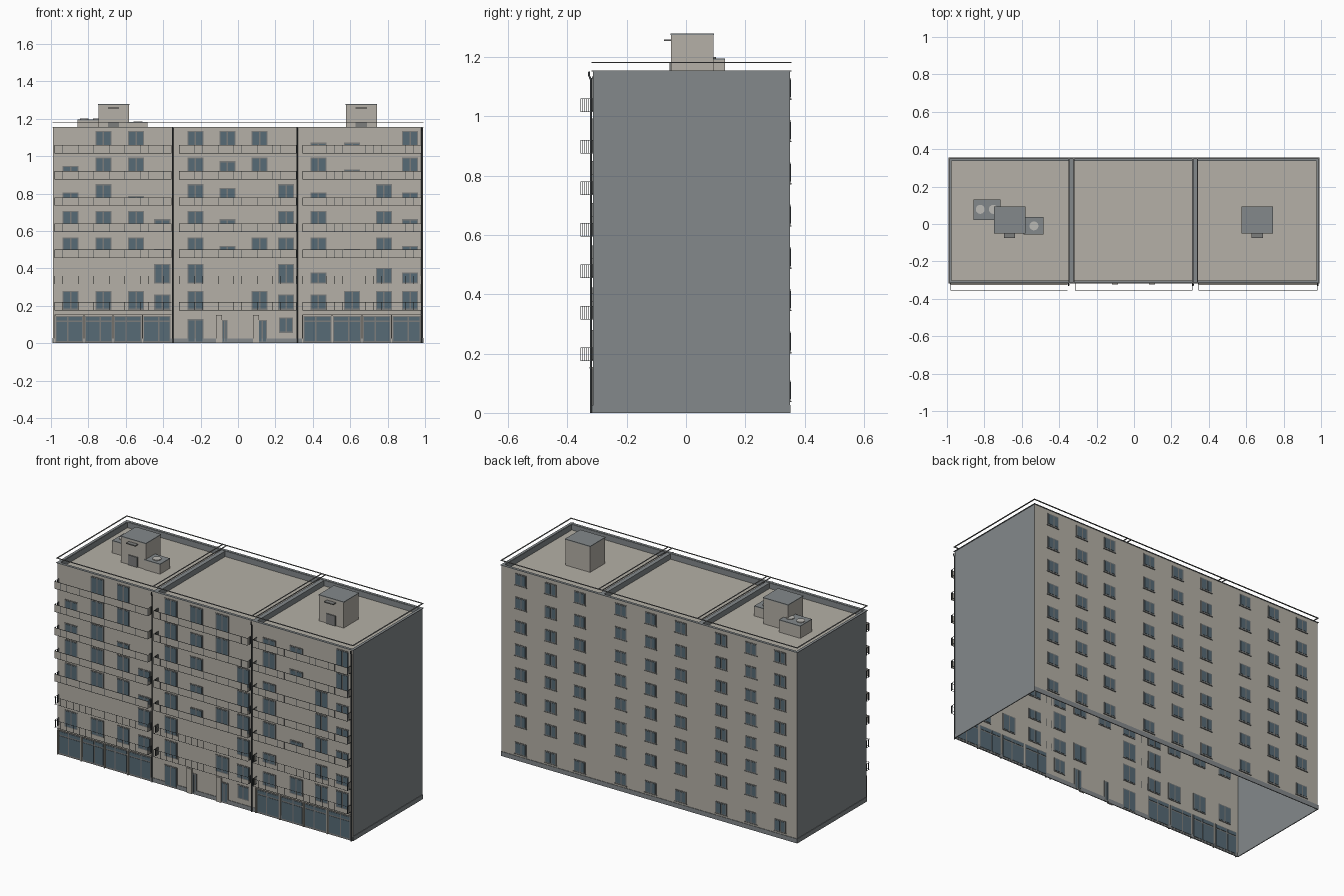
import bpy, bmesh
from mathutils import Matrix, Vector

cube = bpy.data.objects.get("Cube")
if cube:
    bpy.data.objects.remove(cube)


def material(name, rgb):
    m = bpy.data.materials.new(name)
    m.use_nodes = True
    m.diffuse_color = (*rgb, 1)
    m.node_tree.nodes["Principled BSDF"].inputs["Base Color"].default_value = (*rgb, 1)
    return m


BEIGE = material("beige render", (0.46, 0.435, 0.385))
GREY = material("blue grey", (0.23, 0.25, 0.26))
FRAME = material("frame grey", (0.2, 0.205, 0.2))
GLASS = material("window glass", (0.095, 0.145, 0.18))
DARK = material("dark metal", (0.06, 0.068, 0.072))
PALE = material("pale vent", (0.5, 0.49, 0.46))


def finish(name, bm, mats):
    mesh = bpy.data.meshes.new(name)
    bm.to_mesh(mesh)
    bm.free()
    for m in mats:
        mesh.materials.append(m)
    ob = bpy.data.objects.new(name, mesh)
    bpy.context.collection.objects.link(ob)
    return ob


def boxes(name, mat, spans):
    """One object from boxes given as (x0, x1, y0, y1, z0, z1)."""
    bm = bmesh.new()
    for x0, x1, y0, y1, z0, z1 in spans:
        mid = Vector((x0 + x1, y0 + y1, z0 + z1)) / 2
        size = Matrix.Diagonal((x1 - x0, y1 - y0, z1 - z0, 1))
        bmesh.ops.create_cube(bm, size=1, matrix=Matrix.Translation(mid) @ size)
    return finish(name, bm, [mat])


X, FRONT, BACK, TOP, ROOF = 0.988, -0.314, 0.35, 1.155, 1.12
DIVIDERS = (-0.335, 0.327)
SECTIONS = ((-0.98, -0.355), (-0.315, 0.312), (0.345, 0.98))

# Shell of the block: open below, grey end walls
bm = bmesh.new()
bmesh.ops.create_cube(bm, size=1)
for v in bm.verts:
    v.co = (X * 2 * v.co.x, BACK if v.co.y > 0 else FRONT, TOP if v.co.z > 0 else 0)
bmesh.ops.delete(bm, geom=[f for f in bm.faces if abs(f.normal.z) > 0.5], context='FACES_ONLY')
for f in bm.faces:
    f.material_index = 1 if abs(f.normal.x) > 0.5 else 0
finish("building_walls", bm, [BEIGE, GREY])
boxes("roof_deck", BEIGE, [(-X + .001, X - .001, FRONT + .001, BACK - .001, ROOF - .004, ROOF)])

# Parapets, with floating flat rails above them
def ring(w, z0, z1, out):
    a, f, b = X + out, FRONT - out, BACK + out
    return [(-a, a, f, f + w, z0, z1), (-a, a, b - w, b, z0, z1),
            (-a, -a + w, f, b, z0, z1), (a - w, a, f, b, z0, z1)]


boxes("parapet_lining", GREY, ring(0.012, ROOF, TOP - .002, -0.001) +
      [(x - .013, x + .013, FRONT + .002, BACK - .002, ROOF, TOP - .002) for x in DIVIDERS])
boxes("parapet_cap", GREY, ring(0.016, TOP - .003, TOP, 0.005))
boxes("roof_rail", FRAME, ring(0.007, 1.18, 1.183, 0.005) +
      [(x + s - .003, x + s + .003, FRONT, BACK, 1.18, 1.183)
       for x in DIVIDERS for s in (-.013, .013)])

# Plinth along the back, the ends and the entrance bay
boxes("plinth", GREY, [
    (-X - .003, X + .003, BACK - .002, BACK + .003, 0, 0.027),
    (-X - .003, -X + .002, FRONT, BACK, 0, 0.027),
    (X - .002, X + .003, FRONT, BACK, 0, 0.027),
    (-X, X, FRONT - .003, FRONT + .002, 0, 0.025)])

# Stair houses and vent boxes on the roof
houses, lids, hoods = [], [], []
for x0 in (-0.747, 0.577):
    houses.append((x0, x0 + .165, -0.05, 0.092, ROOF, 1.274))
    lids.append((x0 - .002, x0 + .167, -0.052, 0.094, 1.274, 1.279))
    hoods.append((x0 + .052, x0 + .112, -0.075, -0.05, 1.254, 1.26))
    hoods.append((x0 + .052, x0 + .112, -0.056, -0.05, ROOF, 1.18))
vents = [(-0.857, -0.715, 0.022, 0.132), (-0.59, -0.483, -0.055, 0.038)]
heights = (1.19, 1.176)
for v, h in zip(vents, heights):
    houses.append((*v, ROOF, h))
    lids.append((*v, h, h + .005))
boxes("roof_houses", BEIGE, houses)
boxes("roof_house_lids", GREY, lids)
boxes("roof_house_hoods_and_doors", FRAME, hoods)
bm = bmesh.new()
for x, y, z in ((-.822, .078, 1.195), (-.752, .078, 1.195), (-.535, -.01, 1.181)):
    bmesh.ops.create_cone(bm, cap_ends=True, segments=20, radius1=.024, radius2=.024,
                          depth=.006, matrix=Matrix.Translation((x, y, z + .002)))
finish("roof_vent_discs", bm, [PALE])

frames, panes, sills = [], [], []


def window(x, y, z0, z1, w, split=0.5):
    """Thin frame through the wall with two panes, seen from both sides."""
    x0, x1, xm = x - w / 2, x + w / 2, x - w / 2 + w * split
    frames.append((x0, x1, y - .003, y + .003, z0, z1))
    g = min(.006, (z1 - z0) / 4)
    for a, b in ((x0 + .006, xm - .004), (xm + .004, x1 - .006)):
        panes.append((a, b, y - .0045, y + .0045, z0 + g, z1 - g))


# Front windows: F full height, M medium, S short, L lowest strip only
COLUMNS = (-.895, -.72, -.545, -.405, -.228, -.057, .115, .257, .43, .61, .78, .92)
ROWS = ("FFFMF.FMMFFF", "...FF..FS.MS", "FFFLFSFFFLFS", "FFFSFS.FF.FS",
        "SFL.FM.FS.FS", "SFF.FMF.FL.F", ".FF.FFF.LL.F")
HIDE = {"F": 0, "M": 0.02, "S": 0.045, "L": 0.063}
for k, row in enumerate(ROWS):
    for x, kind in zip(COLUMNS, row):
        if kind in HIDE:
            window(x, FRONT, 0.178 + .14 * k, 0.28 + .1425 * k - HIDE[kind], 0.086)

# Back windows: three columns in each section, with sills
for x in (.86, .66, .465, .19, -.01, -.21, -.48, -.68, -.875):
    for z in [0.075] + [0.24 + .1425 * k for k in range(7)]:
        window(x, BACK, z - .035, z + .035, 0.076, 0.45)
        sills.append((x - .042, x + .042, BACK, BACK + .005, z - .039, z - .035))

# Shop fronts in both outer sections
shop_frames, shop_trim = [], []
for x0, x1 in (SECTIONS[0], SECTIONS[2]):
    shop_trim.append((x0, x1, FRONT - .012, FRONT, 0.15, 0.154))
    bay = (x1 - x0) / 4
    for i in range(4):
        a, b = x0 + i * bay + .005, x0 + (i + 1) * bay - .005
        shop_frames.append((a, b, FRONT - .004, FRONT + .003, 0.004, 0.146))
        shop_trim.append((a - .008, a - .002, FRONT - .01, FRONT, 0, 0.15))
        m = a + (b - a) * (0.56 if i % 2 else 0.44)
        for p, q in ((a + .005, m - .004), (m + .004, b - .005)):
            panes.append((p, q, FRONT - .006, FRONT + .005, 0.012, 0.114))
            panes.append((p, q, FRONT - .006, FRONT + .005, 0.122, 0.141))
boxes("shop_frames", FRAME, shop_frames)
boxes("shop_trim", BEIGE, shop_trim)

# Entrances, with a projecting post next to each door
for x, w, z0, z1 in ((-.228, .086, .004, .128), (.13, .05, .004, .125),
                     (-.07, .03, .004, .125), (.257, .075, .055, .138)):
    window(x, FRONT, z0, z1, w)
boxes("entrance_posts", BEIGE, [(x, x + .033, FRONT - .01, FRONT, 0, 0.15) for x in (-.118, .08)])

boxes("window_frames", FRAME, frames)
boxes("window_panes", GLASS, panes)
boxes("window_sills", FRAME, sills)

# Balcony railings: open bars low down, solid front panels higher up
bars, panels = [], []
OUT, T = -0.355, 0.0015
for k in range(7):
    z0 = 0.175 + .14 * k
    z1 = z0 + .045
    for x0, x1 in SECTIONS:
        for z in (z0, z1 - T):
            bars.append((x0, x1, OUT, OUT + T, z, z + T))
            for x in (x0, x1 - T):
                bars.append((x, x + T, OUT, FRONT, z, z + T))
        n = 15
        for i in range(n + 1):
            x = x0 + (x1 - x0 - T) * i / n
            bars.append((x, x + T, OUT, OUT + T, z0, z1))
        for x in (x0, x1 - T):
            for i in range(1, 7):
                y = OUT + (FRONT - OUT) * i / 6 - T
                bars.append((x, x + T, y, y + T, z0, z1))
        if k > 1:
            panels.append((x0, x1, OUT + .0005, OUT + .001, z0 + T, z1 - T))
boxes("balcony_railings", DARK, bars)
boxes("balcony_panels", BEIGE, panels)

# Drain pipes with a bend under the parapet
for i, x in enumerate((-0.35, 0.316, 0.983)):
    curve = bpy.data.curves.new("drain_pipe", 'CURVE')
    curve.dimensions = '3D'
    curve.bevel_depth = 0.004
    curve.bevel_resolution = 1
    line = curve.splines.new('POLY')
    path = ((FRONT - .007, 0), (FRONT - .007, 1.125), (FRONT - .014, 1.14), (FRONT - .012, TOP - .004))
    line.points.add(len(path) - 1)
    for p, (y, z) in zip(line.points, path):
        p.co = (x, y, z, 1)
    curve.materials.append(DARK)
    bpy.context.collection.objects.link(bpy.data.objects.new(f"drain_pipe_{i + 1}", curve))
